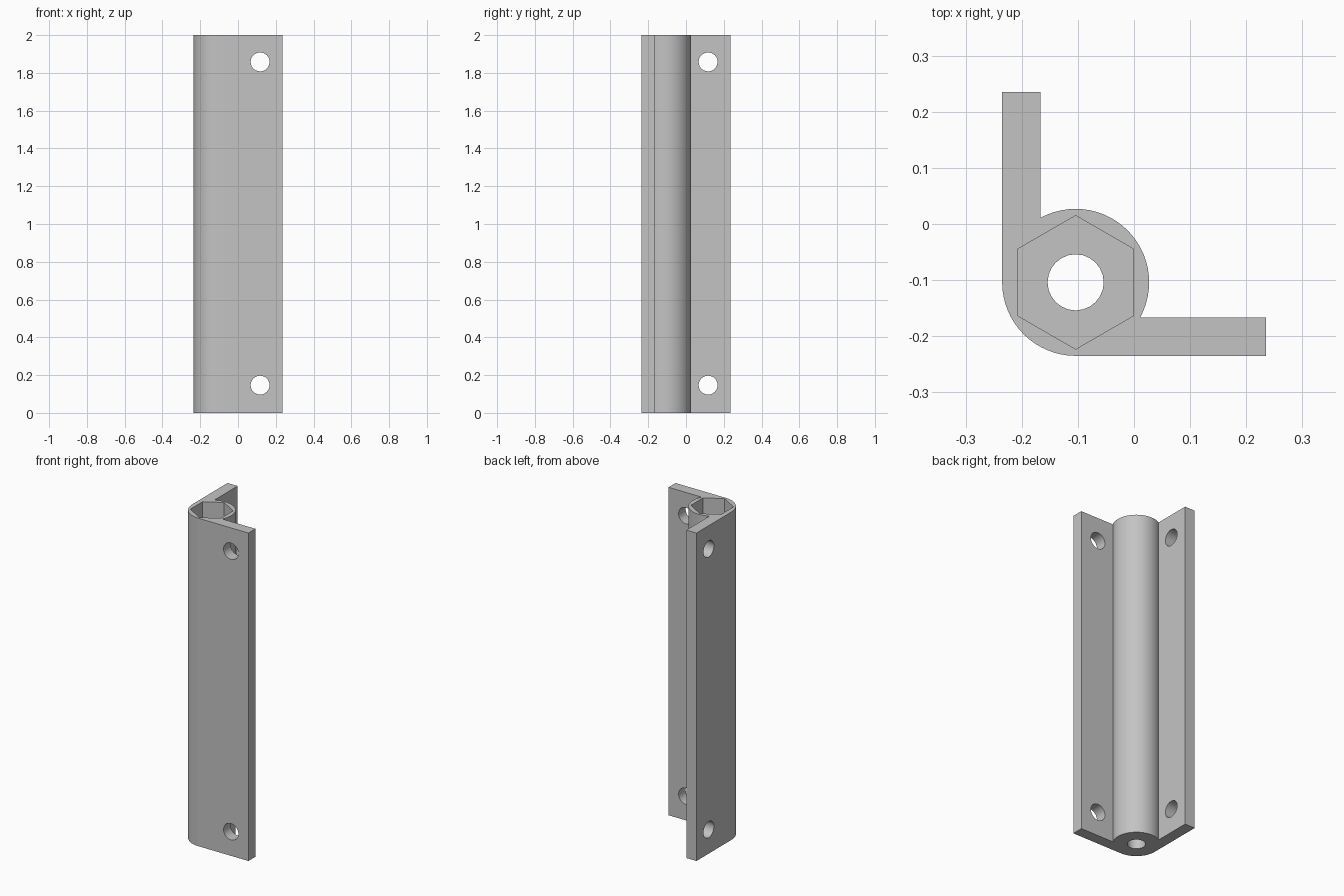
import bpy, bmesh
from math import cos, sin, radians, pi
from mathutils import Matrix, Vector

cube = bpy.data.objects.get("Cube")
if cube:
    bpy.data.objects.remove(cube, do_unlink=True)

HEIGHT, HALF, LEG = 2.0, 0.235, 0.068    # height, half width, leg thickness
RADIUS, BORE = 0.131, 0.05
CENTRE = -0.104                          # tube centre in x and y
INNER = -HALF + LEG
SCREW_AT, SCREW_HEIGHTS = 0.117, (0.147, 1.858)

grey = bpy.data.materials.new("mid grey")
grey.use_nodes = True
grey.diffuse_color = (0.55, 0.55, 0.55, 1)
grey.node_tree.nodes["Principled BSDF"].inputs["Base Color"].default_value = (0.55, 0.55, 0.55, 1)


def arc(start, end, steps):
    angles = [radians(start + (end - start) * i / steps) for i in range(steps + 1)]
    return [(CENTRE + RADIUS * cos(a), CENTRE + RADIUS * sin(a)) for a in angles]


def make_object(name, bm):
    bmesh.ops.recalc_face_normals(bm, faces=bm.faces[:])
    mesh = bpy.data.meshes.new(name)
    bm.to_mesh(mesh)
    bm.free()
    mesh.materials.append(grey)
    obj = bpy.data.objects.new(name, mesh)
    bpy.context.collection.objects.link(obj)
    return obj


def cutter(name, sides, radius, depth, matrix):
    bm = bmesh.new()
    bmesh.ops.create_cone(bm, cap_ends=True, segments=sides, radius1=radius,
                          radius2=radius, depth=depth, matrix=matrix)
    obj = make_object(name, bm)
    obj.hide_render = True
    return obj


# Angle bracket with a round tube in its corner, as one extruded outline
outline = arc(180, 270, 16)
outline += [(HALF, -HALF), (HALF, INNER)]
outline += arc(-28.7, 118.7, 26)
outline += [(INNER, HALF), (-HALF, HALF)]
bm = bmesh.new()
base = bm.faces.new([bm.verts.new((x, y, 0)) for x, y in outline])
top = bmesh.ops.extrude_face_region(bm, geom=[base])["geom"]
bmesh.ops.translate(bm, vec=(0, 0, HEIGHT),
                    verts=[v for v in top if isinstance(v, bmesh.types.BMVert)])
bracket = make_object("corner_bracket", bm)

# Bore through the tube and hexagonal pocket in its upper end
axis = Vector((CENTRE, CENTRE, 0))
POCKET = 0.3
cutters = [
    cutter("bore_cutter", 24, BORE, HEIGHT * 1.2,
           Matrix.Translation(axis + Vector((0, 0, HEIGHT / 2)))),
    cutter("hex_pocket_cutter", 6, 0.119, POCKET * 2,
           Matrix.Translation(axis + Vector((0, 0, HEIGHT)))),
]

# Screw holes through both legs
mid = -HALF + LEG / 2
for z in SCREW_HEIGHTS:
    cutters.append(cutter("front_screw_cutter", 32, BORE, LEG * 2,
                          Matrix.Translation((SCREW_AT, mid, z)) @ Matrix.Rotation(pi / 2, 4, 'X')))
    cutters.append(cutter("side_screw_cutter", 32, BORE, LEG * 2,
                          Matrix.Translation((mid, SCREW_AT, z)) @ Matrix.Rotation(pi / 2, 4, 'Y')))

for c in cutters:
    mod = bracket.modifiers.new(c.name, 'BOOLEAN')
    mod.operation, mod.solver, mod.object = 'DIFFERENCE', 'EXACT', c

# Apply the cuts, drop the cutters and smooth the round walls
bpy.ops.object.select_all(action='DESELECT')
bracket.select_set(True)
bpy.context.view_layer.objects.active = bracket
for mod in list(bracket.modifiers):
    bpy.ops.object.modifier_apply(modifier=mod.name)
for c in cutters:
    bpy.data.objects.remove(c, do_unlink=True)
bpy.ops.object.shade_smooth_by_angle(angle=radians(30))
